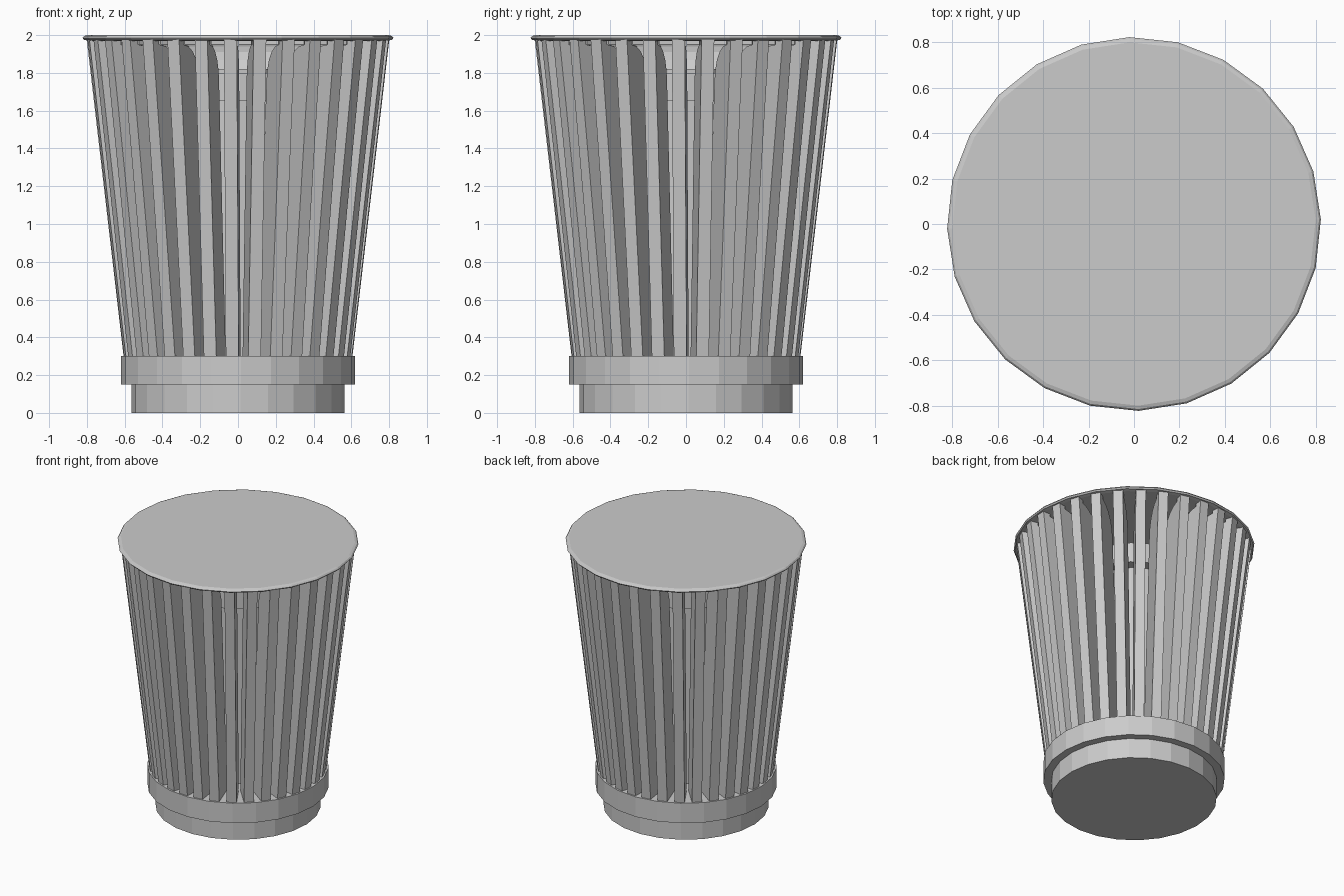
import bpy, bmesh
from math import cos, sin, pi, radians

TURN = radians(1.4)   # slight twist of the whole model
SIDES = 24
FINS = 32

old = bpy.data.objects.get("Cube")
if old:
    bpy.data.objects.remove(old)

grey = bpy.data.materials.new("light_grey")
grey.use_nodes = True
grey.diffuse_color = (0.6, 0.6, 0.6, 1)
grey.node_tree.nodes["Principled BSDF"].inputs["Base Color"].default_value = (0.6, 0.6, 0.6, 1)


def finish(name, bm):
    bmesh.ops.recalc_face_normals(bm, faces=bm.faces)
    mesh = bpy.data.meshes.new(name)
    bm.to_mesh(mesh)
    bm.free()
    mesh.materials.append(grey)
    obj = bpy.data.objects.new(name, mesh)
    bpy.context.collection.objects.link(obj)
    return obj


def lathe(name, profile):
    """Faceted solid of revolution from (radius, height) points, capped."""
    bm = bmesh.new()
    rings = []
    for r, z in profile:
        rings.append([bm.verts.new((r * cos(TURN + 2 * pi * i / SIDES),
                                    r * sin(TURN + 2 * pi * i / SIDES), z))
                      for i in range(SIDES)])
    for a, b in zip(rings, rings[1:]):
        for i in range(SIDES):
            j = (i + 1) % SIDES
            bm.faces.new((a[i], a[j], b[j], b[i]))
    bm.faces.new(rings[0])
    bm.faces.new(rings[-1])
    return finish(name, bm)


# stepped base
lathe("base_foot", [(0.565, 0), (0.565, 0.15)])
lathe("base_collar", [(0.62, 0.15), (0.62, 0.30)])

# inner column and its cap
lathe("inner_column", [(0.30, 0.30), (0.30, 1.65)])
lathe("column_cap", [(0.38, 1.65), (0.38, 1.80)])
lathe("column_cap_top", [(0.20, 1.80), (0.20, 1.82)])

# lid with a rounded rim
lathe("lid", [(0.79, 1.97), (0.815, 1.975), (0.823, 1.985), (0.815, 1.995), (0.80, 2.0)])

# radial fins with a rounded inner shoulder
outline = [(0.605, 0.30), (0.80, 1.975), (0.745, 1.975)]
for k in range(6):
    a = pi / 2 * k / 5
    outline.append((0.745 - 0.2 * sin(a), 1.75 + 0.2 * cos(a)))
outline.append((0.40, 0.30))
bm = bmesh.new()
for n in range(FINS):
    a = 2 * pi * n / FINS - radians(2.9)
    c, s = cos(a), sin(a)
    sides = [[bm.verts.new((r * c - t * s, r * s + t * c, z)) for r, z in outline]
             for t in (-0.034, 0.034)]
    bm.faces.new(sides[0])
    bm.faces.new(sides[1])
    for i in range(len(outline)):
        j = (i + 1) % len(outline)
        bm.faces.new((sides[0][i], sides[0][j], sides[1][j], sides[1][i]))
finish("fins", bm)
